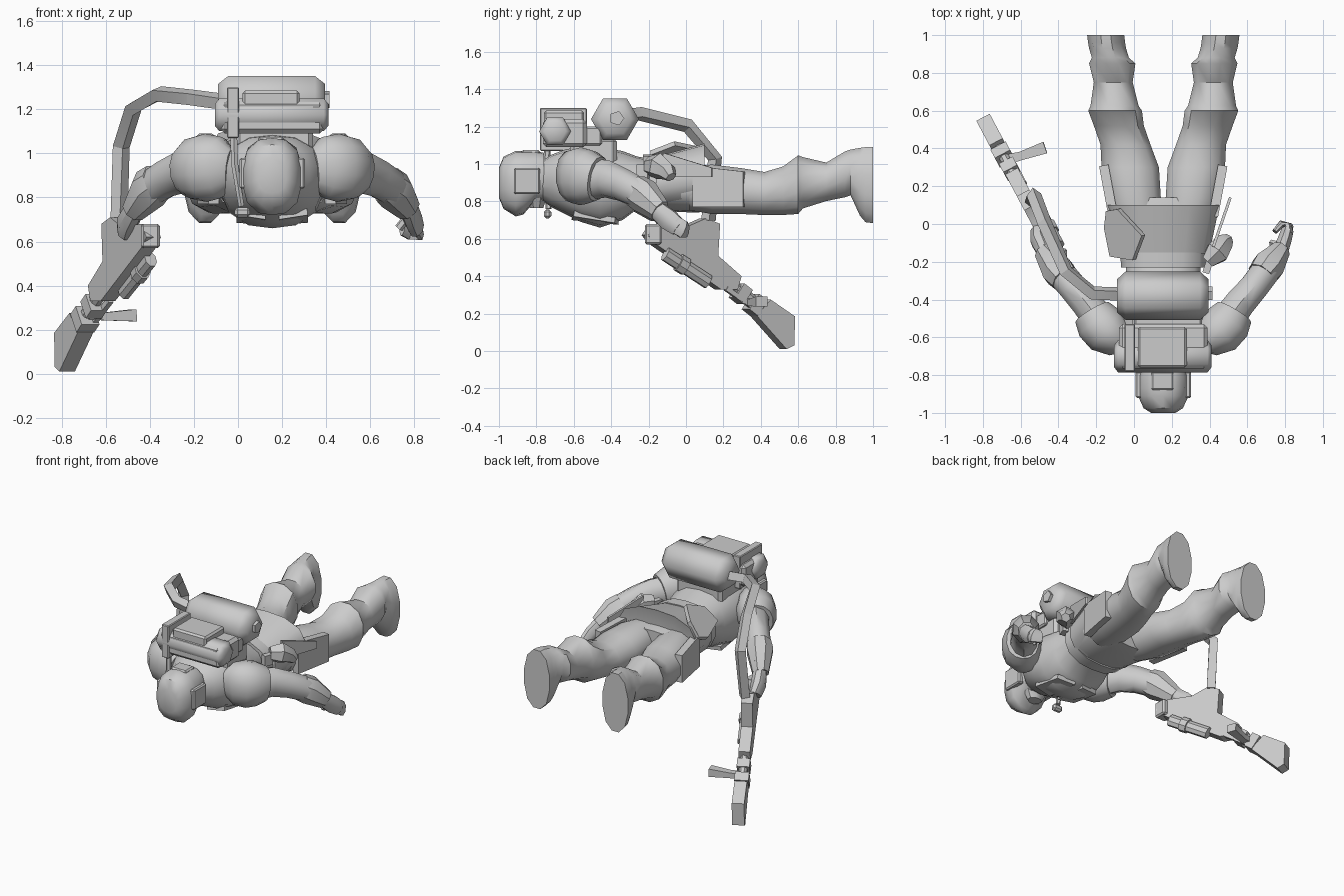
import bpy, bmesh, math
from mathutils import Vector, Matrix

CX = 0.155  # body centre line
grey = bpy.data.materials.new("plain_grey")
grey.diffuse_color = (0.6, 0.6, 0.6, 1)


def finish(name, bm, angle=40):
    bmesh.ops.recalc_face_normals(bm, faces=bm.faces[:])
    me = bpy.data.meshes.new(name)
    bm.to_mesh(me)
    bm.free()
    ob = bpy.data.objects.new(name, me)
    bpy.context.collection.objects.link(ob)
    me.materials.append(grey)
    bpy.context.view_layer.objects.active = ob
    ob.select_set(True)
    bpy.ops.object.shade_smooth_by_angle(angle=math.radians(angle))
    ob.select_set(False)
    return ob


def loft(name, secs, n=10, power=2.0, upright=False, angle=40, up=(0, 0, 1), phase=0.5):
    """Skin sections (x, y, z, half width, half height) along their path."""
    bm = bmesh.new()
    rings = []
    pts = [Vector(s[:3]) for s in secs]
    for i, s in enumerate(secs):
        t = (pts[min(i + 1, len(pts) - 1)] - pts[max(i - 1, 0)]).normalized()
        if upright:
            t = Vector((0, 1, 0))
        u = t.cross(Vector(up)).normalized()
        v = u.cross(t)
        ring = []
        for k in range(n):
            a = 2 * math.pi * (k + phase) / n
            c, d = math.cos(a), math.sin(a)
            f = (abs(c) ** power + abs(d) ** power) ** (-1 / power)
            ring.append(bm.verts.new(pts[i] + u * c * f * s[3] + v * d * f * s[4]))
        rings.append(ring)
    for a, b in zip(rings, rings[1:]):
        for k in range(n):
            bm.faces.new((a[k], a[(k + 1) % n], b[(k + 1) % n], b[k]))
    bm.faces.new(rings[0])
    bm.faces.new(rings[-1])
    return finish(name, bm, angle)


def spans(rows, cx=CX):
    """Turn (y, centre x offset, half width, low z, high z) into sections."""
    return [(cx + o, y, (lo + hi) / 2, w, (hi - lo) / 2) for y, o, w, lo, hi in rows]


def box(name, lo, hi, bevel=0.0):
    bm = bmesh.new()
    lo, hi = Vector(lo), Vector(hi)
    bmesh.ops.create_cube(bm, size=1, matrix=Matrix.Translation((lo + hi) / 2)
                          @ Matrix.Diagonal((*(hi - lo), 1)))
    if bevel:
        bmesh.ops.bevel(bm, geom=bm.edges[:], offset=bevel, segments=1, affect='EDGES')
    return finish(name, bm, 30)


def bar(name, a, b, w, h, n=4):
    """Straight bar; square when n is 4."""
    return loft(name, [(*a, w, h), (*b, w, h)], n, 8 if n == 4 else 2, angle=35)


def plate(name, pts, thick):
    """Flat polygon thickened along its normal."""
    bm = bmesh.new()
    f = bm.faces.new([bm.verts.new(p) for p in pts])
    f.normal_update()
    nrm = f.normal.copy()
    bmesh.ops.translate(bm, verts=bm.verts[:], vec=-nrm * thick / 2)
    ext = bmesh.ops.extrude_face_region(bm, geom=[f], use_keep_orig=True)
    bmesh.ops.translate(bm, vec=nrm * thick,
                        verts=[e for e in ext['geom'] if isinstance(e, bmesh.types.BMVert)])
    return finish(name, bm, 30)


# Torso, belt and flared skirt
loft("torso", spans([(-.79, 0, .09, .82, 1.0), (-.72, 0, .17, .77, 1.05), (-.64, 0, .23, .73, 1.08),
     (-.56, 0, .24, .69, 1.09), (-.46, 0, .24, .66, 1.09), (-.34, 0, .22, .70, 1.07),
     (-.26, 0, .20, .76, 1.04), (-.14, 0, .20, .76, 1.02)]), 14, 2.4, True)
loft("belt", spans([(-.23, 0, .225, .74, 1.05), (-.15, 0, .23, .74, 1.05)]), 14, 2.6, True)
loft("skirt", spans([(-.16, 0, .245, .75, 1.04), (.10, 0, .30, .77, 1.11),
     (.08, 0, .26, .79, 1.02)]), 14, 2.6, True)
loft("pelvis", spans([(-.15, 0, .22, .75, 1.0), (.05, 0, .27, .74, 1.0), (.14, 0, .25, .75, .98)]),
     14, 2.6, True)

# Chest panels
for s in (-1, 1):
    plate("chest_panel", [(CX + s * x, y, z) for x, y, z in
          [(.03, -.61, .715), (.16, -.60, .735), (.16, -.38, .70), (.03, -.36, .69)]], .03)

# Helmet, ear plates, crest block and face mask
loft("helmet", spans([(-1, 0, .065, .82, .98), (-.975, 0, .105, .76, 1.04), (-.91, 0, .135, .72, 1.07),
     (-.87, 0, .135, .73, 1.07), (-.81, 0, .13, .80, 1.07), (-.76, 0, .12, .80, 1.06)]), 14, 2.6, True)
for s in (-1, 1):
    x = CX + s * .128
    box("ear_plate", (x - .02, -.92, .84), (x + .02, -.78, .98), .008)
box("crest_block", (.09, -.88, 1.04), (.21, -.78, 1.075), .01)
loft("face_mask", [(CX, -.80, .82, .08, .06), (CX, -.80, .765, .05, .04)], 8, up=(0, 1, 0))
loft("neck", spans([(-.80, 0, .09, .82, 1.0), (-.70, 0, .11, .82, 1.02)]), 10, 2, True)

# Legs with thigh guards and boots
for s in (-1, 1):
    rows = [(.02, .13, .13, .75, .99), (.14, .155, .145, .73, 1.0), (.30, .175, .155, .73, .98),
            (.42, .20, .135, .725, .96), (.52, .235, .135, .725, .99), (.60, .255, .145, .73, 1.05),
            (.625, .258, .13, .76, 1.04), (.75, .265, .105, .80, 1.01), (.85, .27, .125, .82, 1.07),
            (.88, .28, .10, .83, 1.08), (.93, .295, .10, .72, 1.09), (.96, .30, .10, .685, 1.095),
            (1.0, .305, .10, .68, 1.095)]
    loft("leg", spans([(y, s * o, w, a, b) for y, o, w, a, b in rows]), 12, 2.3, True)
    plate("thigh_guard", [(CX + s * x, y, z) for x, y, z in
          [(.265, .04, .77), (.315, .31, .77), (.315, .31, .96), (.265, .04, .99)]], .05)

# Shoulders
for s in (-1, 1):
    loft("shoulder", [(CX + s * x, y, z, w, h) for x, y, z, w, h in
         [(.19, -.63, .93, .05, .09), (.235, -.61, .935, .10, .14), (.30, -.565, .935, .13, .155),
          (.345, -.52, .93, .125, .145), (.375, -.47, .92, .105, .12)]], 14, 2.2)

# Arm with open hand
loft("right_arm", [(.50, -.50, .92, .09, .11), (.56, -.42, .92, .085, .10), (.63, -.34, .89, .08, .09),
     (.69, -.26, .85, .08, .085), (.75, -.19, .79, .06, .065)], 10)
loft("right_cuff", [(.675, -.27, .86, .08, .09), (.71, -.225, .83, .09, .095),
     (.775, -.14, .75, .055, .065)], 8, angle=30)
loft("right_hand", [(.77, -.16, .76, .045, .05), (.795, -.09, .70, .04, .06),
     (.81, -.04, .66, .035, .05)], 8)
loft("right_fingers", [(.81, -.06, .68, .03, .05), (.82, -.015, .65, .025, .05),
     (.78, .0, .65, .02, .045), (.745, -.04, .66, .015, .035)], 8)
bar("right_thumb", (.77, -.11, .71), (.73, -.10, .66), .018, .02, 6)

# Arm holding the weapon
loft("left_arm", [(-.19, -.50, .92, .09, .11), (-.25, -.42, .92, .085, .10), (-.32, -.34, .89, .08, .09),
     (-.38, -.27, .85, .08, .085), (-.45, -.18, .78, .06, .065)], 10)
loft("left_cuff", [(-.365, -.29, .87, .08, .09), (-.40, -.25, .84, .09, .10),
     (-.475, -.15, .74, .055, .06)], 8, angle=30)
loft("left_hand", [(-.47, -.15, .75, .045, .05), (-.50, -.09, .69, .05, .06),
     (-.51, -.04, .64, .04, .05)], 8)

# Backpack frame, main tank and small tank
box("pack_frame", (-.01, -.62, .98), (.34, -.37, 1.14), .02)
box("pack_top_plate", (.0, -.56, 1.10), (.36, -.45, 1.2), .01)


def tank(name, y, z, r, x0, x1, taper, n):
    loft(name, [(x0, y, z, r * .68, r * .68), (x0 + taper, y, z, r, r),
         (x1 - taper, y, z, r, r), (x1, y, z, r * .68, r * .68)], n, angle=62, phase=0)


tank("main_tank", -.38, 1.24, .128, -.09, .395, .045, 6)
bar("main_tank_cap", (.38, -.37, 1.245), (.415, -.37, 1.245), .04, .04, 5)
tank("small_tank", -.70, 1.175, .085, -.105, .41, .02, 6)
box("small_tank_housing", (-.08, -.765, 1.09), (.39, -.53, 1.24), .02)
box("control_box", (.02, -.76, 1.2), (.28, -.545, 1.285), .012)
box("pack_strap", (-.05, -.78, 1.07), (.005, -.53, 1.3), .005)
loft("breathing_tube", [(-.02, -.74, 1.09, .018, .018), (-.015, -.75, .95, .018, .018),
     (.015, -.735, .76, .015, .015)], 6, up=(0, 1, 0))
box("tube_end", (-.015, -.76, .71), (.055, -.72, .755), .012)

# Fuel hose
loft("fuel_hose", [(x, y, z, .03, .03) for x, y, z in
     [(-.07, -.37, 1.235), (-.22, -.365, 1.255), (-.36, -.25, 1.27), (-.475, .01, 1.205),
      (-.53, .155, 1.03), (-.54, .12, .70)]], 4, 8, angle=25, up=(.6, .75, .3))

# Belt gear: flap, side blade and pouch
plate("belt_flap", [(-.15, -.02, .95), (-.14, .07, .98), (-.08, .08, 1.08), (.05, -.06, 1.11),
      (0, -.19, 1.06), (-.12, -.17, 1.0)], .03)
plate("side_blade", [(.42, -.12, .93), (.51, .14, .93), (.51, .14, .98), (.42, -.12, 1.06)], .015)
loft("belt_pouch", [(.39, -.20, .99, .04, .05), (.44, -.15, .99, .07, .07),
     (.475, -.10, .96, .055, .05), (.50, -.08, .93, .03, .03)], 6, angle=30)
bar("pouch_clip", (.38, -.26, .96), (.40, -.20, .96), .02, .04)


# Weapon, laid out in an upright slanted plane
def gun(y, z, side=0.0):
    return (-.5 - .53 * y + side * .88, y + side * .47, z)


plate("weapon_body", [gun(*p) for p in [(-.22, .62), (-.18, .68), (.0, .67), (.09, .71), (.165, .68),
      (.155, .51), (.28, .40), (.26, .33), (.17, .33), (-.19, .58)]], .075)
box("weapon_rear_block", (-.44, -.22, .57), (-.355, -.13, .68), .01)
bar("side_canister", gun(-.13, .52, .04), gun(.10, .37, .04), .03, .04, 8)
bar("canister_collar", gun(-.06, .475, .04), gun(-.02, .45, .04), .04, .05, 8)
bar("barrel", gun(.2, .39), gun(.42, .22), .028, .032, 8)
for y, z, w in ((.27, .325, .045), (.345, .265, .05)):
    bar("barrel_clamp", gun(y, z), gun(y + .045, z - .036), w, w + .005)
bar("lower_rail", gun(.20, .335, .03), gun(.38, .21, .03), .014, .014)
loft("side_grip", [(-.68, .34, .265, .03, .02), (-.6, .36, .26, .025, .02),
     (-.47, .405, .265, .035, .03)], 4, 8)
plate("nozzle", [gun(*p) for p in [(.36, .19), (.435, .275), (.565, .185), (.56, .03), (.52, .01)]], .08)
